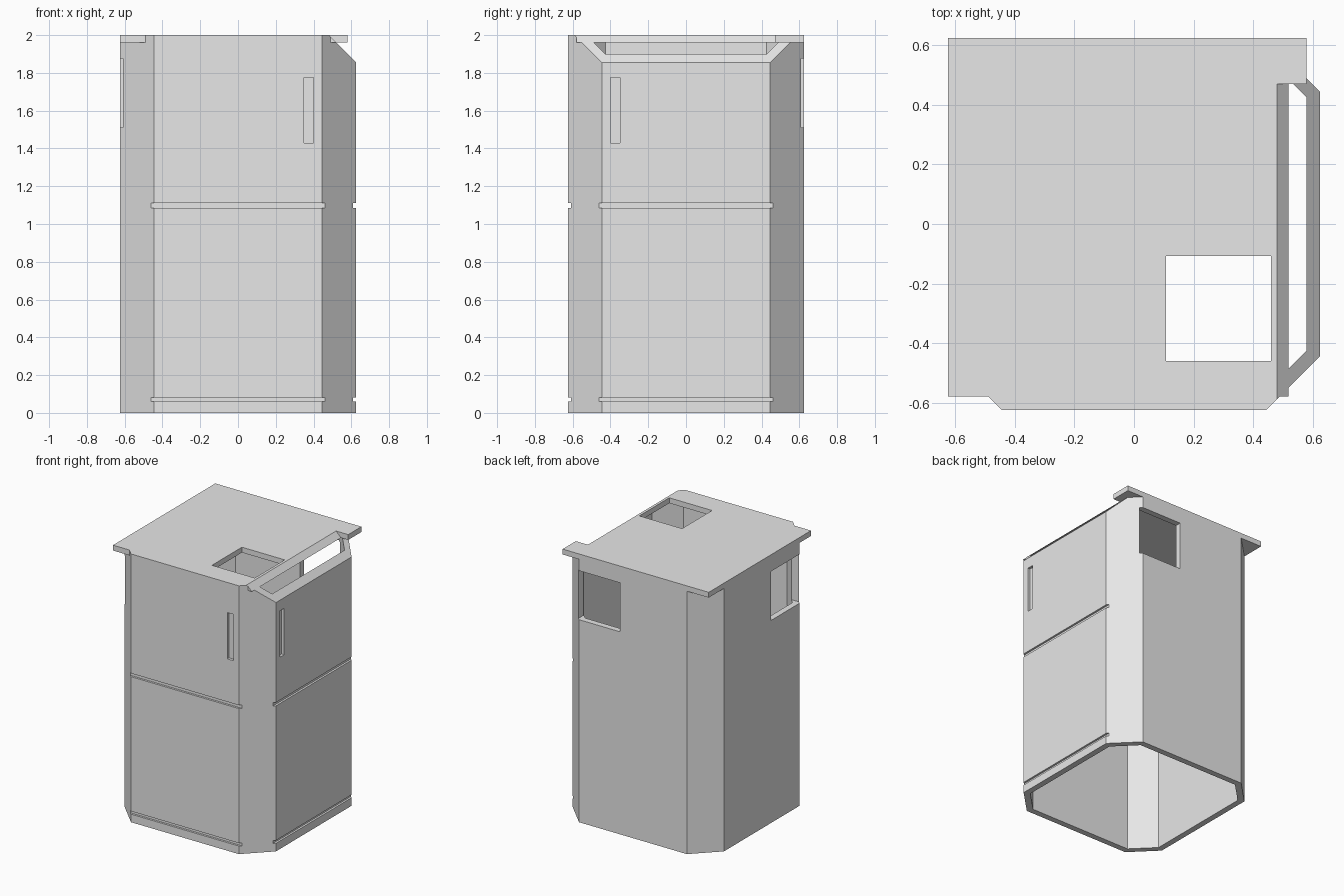
import bpy, bmesh, math

cube = bpy.data.objects.get("Cube")
if cube:
    bpy.data.objects.remove(cube, do_unlink=True)

HALF, FLAT = 0.625, 0.445      # outer half width, half length of each flat side
WALL, HEIGHT, ROOF = 0.045, 2.0, 0.04

grey = bpy.data.materials.new("plain grey")
grey.use_nodes = True
grey.diffuse_color = (0.8, 0.8, 0.8, 1)
grey.node_tree.nodes["Principled BSDF"].inputs["Base Color"].default_value = (0.8, 0.8, 0.8, 1)


def prism(name, base, offset):
    """Extrude a polygon of 3D points along an offset vector."""
    bm = bmesh.new()
    face = bm.faces.new([bm.verts.new(p) for p in base])
    top = bmesh.ops.extrude_face_region(bm, geom=[face])["geom"]
    bmesh.ops.translate(bm, vec=offset, verts=[v for v in top if isinstance(v, bmesh.types.BMVert)])
    bmesh.ops.recalc_face_normals(bm, faces=bm.faces)
    mesh = bpy.data.meshes.new(name)
    bm.to_mesh(mesh)
    bm.free()
    mesh.materials.append(grey)
    obj = bpy.data.objects.new(name, mesh)
    bpy.context.collection.objects.link(obj)
    return obj


def box(name, x, y, z):
    base = [(x[0], y[0], z[0]), (x[1], y[0], z[0]), (x[1], y[1], z[0]), (x[0], y[1], z[0])]
    return prism(name, base, (0, 0, z[1] - z[0]))


def octagon(name, half, flat, z0, z1):
    ring = [(half, -flat), (half, flat), (flat, half), (-flat, half),
            (-half, flat), (-half, -flat), (-flat, -half), (flat, -half)]
    return prism(name, [(x, y, z0) for x, y in ring], (0, 0, z1 - z0))


def combine(target, other, operation="DIFFERENCE"):
    """Boolean the other object into the target, then drop it."""
    other.hide_render = True
    mod = target.modifiers.new(operation.lower(), "BOOLEAN")
    mod.operation, mod.solver, mod.object = operation, "EXACT", other
    bpy.context.view_layer.objects.active = target
    bpy.ops.object.modifier_apply(modifier=mod.name)
    bpy.data.objects.remove(other, do_unlink=True)


def slope_cutter(y0, y1):
    """Wedge above the 45 degree plane on the +x top edge."""
    edge = 0.48
    base = [(edge - 0.2, y0, HEIGHT + 0.2), (edge + 0.4, y0, HEIGHT - 0.4), (edge + 0.4, y0, HEIGHT + 0.2)]
    return prism("slope_cutter", base, (0, y1 - y0, 0))


# Hollow eight-sided cabinet body, open below
body = octagon("cabinet_body", HALF, FLAT, 0, HEIGHT)
inner_flat = FLAT - WALL * math.tan(math.radians(22.5))
combine(body, octagon("hollow_cutter", HALF - WALL, inner_flat, -0.1, HEIGHT + 0.1))
combine(body, slope_cutter(-1, 1))

# Horizontal grooves on the front and the +x side
SPAN, DEPTH = (-0.463, 0.46), 0.015
for z in [(0.06, 0.082), (1.085, 1.11)]:
    combine(body, box("groove_cutter", SPAN, (-0.7, DEPTH - HALF), z))
    combine(body, box("groove_cutter", (HALF - DEPTH, 0.7), SPAN, z))

# Upright grip slots
GRIP = (1.43, 1.775)
combine(body, box("grip_cutter", (0.35, 0.4), (-0.7, 0.02 - HALF), GRIP))
combine(body, box("grip_cutter", (HALF - 0.02, 0.7), (-0.4, -0.35), GRIP))

# Square windows in the back and the -x side
NEAR, FAR, WINDOW = 0.107, 0.46, (1.51, 1.875)
combine(body, box("window_cutter", (NEAR, FAR), (0.55, 0.7), WINDOW))
combine(body, box("window_cutter", (-0.7, -0.55), (-FAR, -NEAR), WINDOW))

# Square roof plate with a hatch opening and a partly sloped edge
roof = box("roof_plate", (-HALF, HALF - WALL), (WALL - HALF, HALF), (HEIGHT - ROOF, HEIGHT))
combine(roof, box("hatch_cutter", (NEAR, FAR), (-FAR, -NEAR), (1.9, 2.1)))
combine(roof, slope_cutter(-1, 0.47))
combine(body, roof, "UNION")
